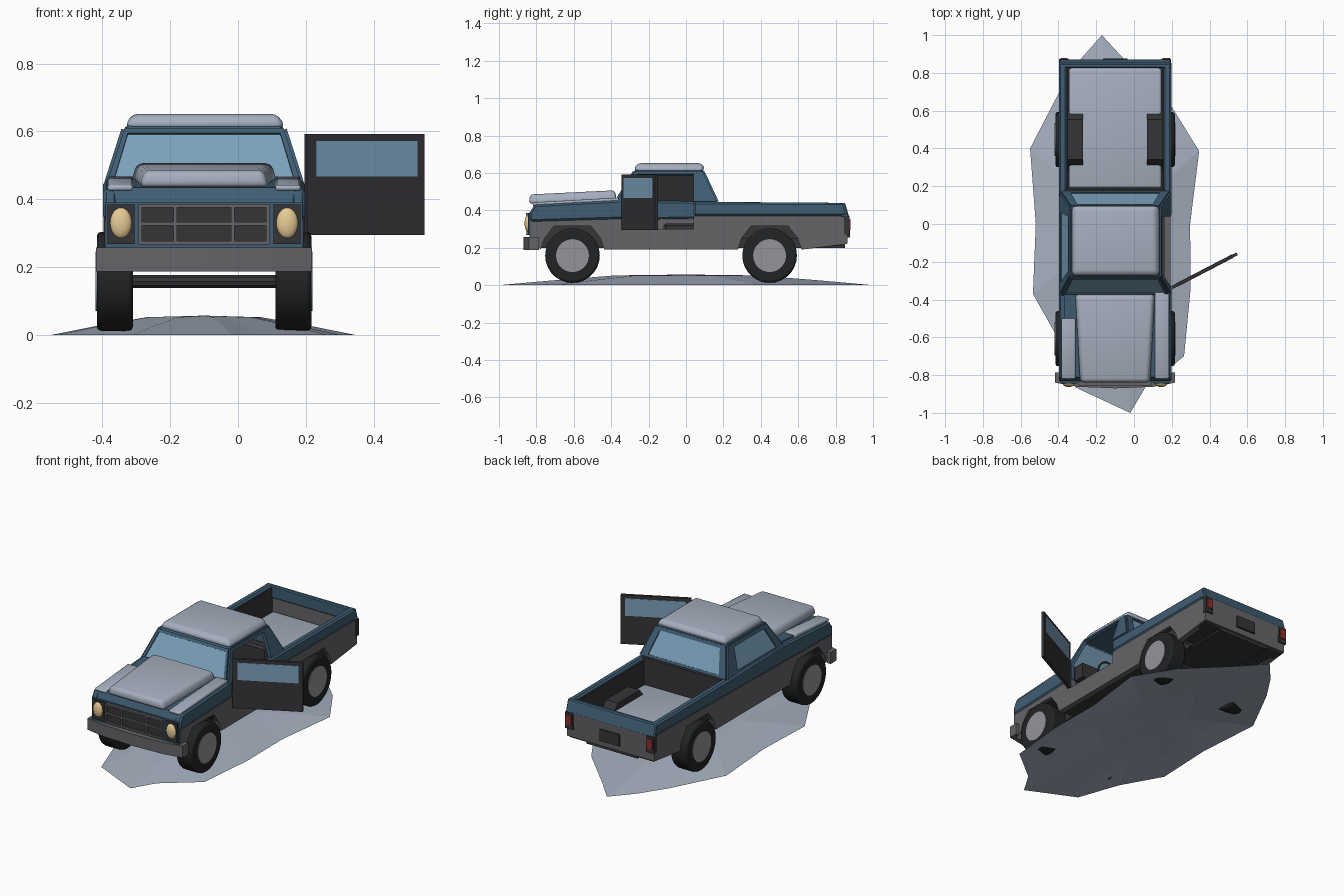
import bpy, bmesh, math
from mathutils import Vector

if "Cube" in bpy.data.objects:
    bpy.data.objects.remove(bpy.data.objects["Cube"])

CX = -0.1  # truck centre line


def material(name, r, g, b):
    m = bpy.data.materials.new(name)
    m.diffuse_color = (r, g, b, 1)
    m.use_nodes = True
    m.node_tree.nodes["Principled BSDF"].inputs["Base Color"].default_value = m.diffuse_color
    return m


BLUE = material("blue_paint", 0.05, 0.11, 0.17)
GREY = material("grey_paint", 0.13, 0.13, 0.14)
DARK = material("dark_trim", 0.035, 0.035, 0.04)
TYRE = material("tyre_rubber", 0.015, 0.017, 0.018)
HUB = material("hub_metal", 0.3, 0.3, 0.32)
GLASS = material("glass", 0.2, 0.36, 0.5)
SNOW = material("snow", 0.38, 0.43, 0.52)
LAMP = material("lamp", 0.8, 0.6, 0.3)
RED = material("red_lamp", 0.25, 0.03, 0.03)


def mesh(name, verts, faces, mat, bevel=0, seg=1, smooth=False, solid=0):
    me = bpy.data.meshes.new(name)
    me.from_pydata([tuple(v) for v in verts], [], faces)
    bm = bmesh.new()
    bm.from_mesh(me)
    bmesh.ops.recalc_face_normals(bm, faces=bm.faces)
    for f in bm.faces:
        f.smooth = smooth
    bm.to_mesh(me)
    bm.free()
    ob = bpy.data.objects.new(name, me)
    bpy.context.collection.objects.link(ob)
    me.materials.append(mat)
    if solid:
        m = ob.modifiers.new("thickness", 'SOLIDIFY')
        m.thickness, m.offset = solid, 0
    if bevel:
        m = ob.modifiers.new("bevel", 'BEVEL')
        m.width, m.segments = bevel, seg
    return ob


def prism(name, pts, axis, a, b, mat, **kw):
    """Extrude a 2D outline: axis 'x' takes (y, z), axis 'z' takes (x, y)."""
    n = len(pts)
    put = (lambda p, t: (t, *p)) if axis == 'x' else (lambda p, t: (*p, t))
    verts = [put(p, t) for t in (a, b) for p in pts]
    faces = [list(range(n)), list(range(n, 2 * n))]
    faces += [[i, (i + 1) % n, n + (i + 1) % n, n + i] for i in range(n)]
    return mesh(name, verts, faces, mat, **kw)


def box(name, x0, x1, y0, y1, z0, z1, mat, **kw):
    """Box with x measured from the truck centre line."""
    return prism(name, [(CX + x0, y0), (CX + x1, y0), (CX + x1, y1), (CX + x0, y1)], 'z', z0, z1, mat, **kw)


def slab(name, low, high, mat, **kw):
    """Solid between two four-point loops."""
    faces = [[0, 1, 2, 3], [4, 5, 6, 7]] + [[i, (i + 1) % 4, 4 + (i + 1) % 4, 4 + i] for i in range(4)]
    return mesh(name, [(CX + x, y, z) for x, y, z in low + high], faces, mat, **kw)


def cylinder(name, x, y, z, r, width, mat, n=28):
    bpy.ops.mesh.primitive_cylinder_add(vertices=n, radius=r, depth=width, location=(x, y, z),
                                        rotation=(0, math.pi / 2, 0))
    ob = bpy.context.object
    ob.name = name
    ob.data.materials.append(mat)
    bpy.ops.object.shade_smooth_by_angle(angle=math.radians(35))
    return ob


def frame(name, outer, inner, sides=(0, 1, 2, 3), glass=True):
    faces = [[i, (i + 1) % 4, 4 + (i + 1) % 4, 4 + i] for i in sides]
    mesh(name + "_frame", list(outer) + list(inner), faces, BLUE, solid=0.02)
    if glass:
        mesh(name + "_glass", inner, [[0, 1, 2, 3]], GLASS, solid=0.006)


# snowy ground mound
rim = [(-.17, 1), (-.05, .87), (.2, .62), (.345, .386), (.297, 0), (.3, -.34), (.265, -.7), (.06, -.865),
       (-.02, -1), (-.31, -.865), (-.4, -.61), (-.535, -.37), (-.52, 0), (-.55, .4), (-.39, .71), (-.285, .87)]
n = len(rim)
verts = [(CX + (x - CX) * s, y * s, z) for s, z in ((1, 0), (.72, .025), (.38, .052)) for x, y in rim]
verts.append((CX, 0, .057))
faces = [[r * n + i, r * n + (i + 1) % n, (r + 1) * n + (i + 1) % n, (r + 1) * n + i]
         for r in range(2) for i in range(n)]
faces += [[2 * n + i, 2 * n + (i + 1) % n, 3 * n] for i in range(n)]
mesh("snow_ground", verts, faces, SNOW)

# wheels, hubs and axles
ARCH = [(-.17, .19), (-.15, .25), (-.1, .315), (.1, .315), (.15, .25), (.17, .19)]
FRONT_Y, REAR_Y = -.607, .447
for label, wy in (("front", FRONT_Y), ("rear", REAR_Y)):
    cylinder(label + "_axle", CX, wy, .158, .02, .5, DARK, 10)
    for side, s in (("left", -1), ("right", 1)):
        tyre = cylinder(f"{label}_{side}_tyre", CX + s * .263, wy, .158, .146, .106, TYRE)
        b = tyre.modifiers.new("bevel", 'BEVEL')
        b.width, b.segments, b.limit_method = .012, 2, 'ANGLE'
        cylinder(f"{label}_{side}_hub", CX + s * .28, wy, .158, .088, .08, HUB)
        # wheel housing: arched skin and inner wall
        hoop = [(wy + y, z) for y, z in ARCH]
        outer = [(wy + y * 1.05, z + .015) for y, z in reversed(ARCH)]
        prism(f"{label}_{side}_wheel_well", hoop + outer, 'x', CX + s * .175, CX + s * .28, DARK)
        prism(f"{label}_{side}_well_wall", outer, 'x', CX + s * .17, CX + s * .178, DARK)

# lower and upper body sides; the right side has the open doorway
arch = lambda wy: [(wy + y, z) for y, z in ARCH]
lower = [(-.83, .25)] + arch(FRONT_Y) + arch(REAR_Y) + [(.86, .22), (.868, .37)]
door_gap = [(.04, .37), (.04, .3), (-.33, .3), (-.33, .355)]
nose = [(-.835, .34), (-.835, .39), (-.81, .43)]
tail = [(.845, .44), (.865, .37)]
prism("left_lower_side", lower + [(-.83, .34)], 'x', CX - .293, CX - .258, GREY)
prism("right_lower_side", lower + door_gap + [(-.83, .34)], 'x', CX + .258, CX + .293, GREY)
prism("left_upper_side", nose + [(-.37, .455), (.165, .445)] + tail, 'x', CX - .298, CX - .255, BLUE, bevel=.01)
prism("right_front_fender", nose + [(-.33, .455), (-.33, .355)], 'x', CX + .255, CX + .298, BLUE, bevel=.01)
prism("right_rear_upper_side", [(.04, .37), (.04, .445)] + tail, 'x', CX + .255, CX + .298, BLUE, bevel=.01)

# floor pan between and around the wheels
box("chassis_floor", -.17, .17, -.8, .85, .2, .26, DARK)
box("cab_floor", -.28, .28, -.43, .27, .195, .26, DARK)
box("rear_floor", -.28, .28, .625, .85, .21, .26, DARK)

# engine bay and hood
prism("hood_body", [(-.825, .25), (-.83, .39), (-.81, .435), (-.37, .465), (-.345, .455), (-.345, .26), (-.43, .26),
                    (-.48, .33), (-.73, .33), (-.78, .25)], 'x', CX - .27, CX + .27, BLUE)
slab("hood_snow", [(-.19, -.84, .435), (.19, -.84, .435), (.215, -.37, .455), (-.215, -.37, .455)],
     [(-.175, -.835, .485), (.175, -.835, .485), (.2, -.38, .507), (-.2, -.38, .507)],
     SNOW, bevel=.018, seg=3, smooth=True)
for side, s, back in (("left", -1, -.5), ("right", 1, -.36)):
    prism(side + "_fender_snow", [(-.82, .425), (-.82, .442), (back, .468), (back, .44)], 'x',
          CX + s * .21, CX + s * .285, SNOW, bevel=.007, seg=2, smooth=True)

# front face: grille, lamps and bumper
box("front_panel", -.29, .29, -.838, -.82, .255, .39, BLUE)
box("grille_back", -.193, .193, -.845, -.83, .268, .385, DARK)
for i, z in enumerate((.272, .328, .381)):
    box(f"grille_bar_{i}", -.193, .193, -.855, -.84, z - .005, z + .005, GREY)
for i, x in enumerate((-.188, -.085, .085, .188)):
    box(f"grille_post_{i}", x - .005, x + .005, -.853, -.84, .27, .383, GREY)
for side, s in (("left", -1), ("right", 1)):
    box(side + "_lamp_housing", s * .245 - .04, s * .245 + .04, -.845, -.83, .268, .385, DARK)
    bpy.ops.mesh.primitive_uv_sphere_add(segments=20, ring_count=12, location=(CX + s * .245, -.845, .33))
    lamp = bpy.context.object
    lamp.name = side + "_headlamp"
    lamp.scale = (.032, .018, .045)
    lamp.data.materials.append(LAMP)
    bpy.ops.object.shade_smooth()
bumper = [(-.318, -.785), (-.318, -.84), (-.2, -.862), (0, -.87), (.2, -.862), (.318, -.84), (.318, -.785),
          (.295, -.785), (.29, -.82), (-.29, -.82), (-.295, -.785)]
prism("front_bumper", [(CX + x, y) for x, y in bumper], 'z', .187, .257, GREY)

# cab glasshouse: leaning sides, windshield and rear window
lean = lambda s, y, z: Vector((CX + s * (.287 - (z - .44) * .32), y, z))
loop = lambda s, pts: [lean(s, y, z) for y, z in pts]
side_outer = [(-.37, .445), (.165, .445), (.09, .605), (-.275, .605)]
frame("left_window", loop(-1, side_outer), loop(-1, [(-.31, .46), (.06, .46), (.04, .585), (-.25, .585)]))
frame("doorway", loop(1, side_outer), loop(1, [(-.33, .445), (.04, .445), (.04, .59), (-.262, .59)]),
      sides=(1, 2, 3), glass=False)


def cross_window(name, low, high, m):
    a, b, c, d = lean(-1, *low), lean(1, *low), lean(1, *high), lean(-1, *high)
    pick = lambda u, v: a.lerp(b, u).lerp(d.lerp(c, u), v)
    frame(name, [a, b, c, d], [pick(m, .08), pick(1 - m, .08), pick(1 - m, .9), pick(m, .9)])


cross_window("windshield", (-.37, .45), (-.275, .605), .03)
cross_window("rear_window", (.165, .445), (.09, .605), .08)
slab("cab_roof", [(-.24, -.285, .592), (.24, -.285, .592), (.24, .1, .592), (-.24, .1, .592)],
     [(-.23, -.27, .62), (.23, -.27, .62), (.23, .09, .62), (-.23, .09, .62)], BLUE, bevel=.008)
slab("roof_snow", [(-.235, -.28, .608), (.24, -.28, .608), (.24, .1, .608), (-.235, .1, .608)],
     [(-.215, -.265, .652), (.22, -.265, .652), (.215, .09, .652), (-.215, .09, .652)],
     SNOW, bevel=.022, seg=3, smooth=True)

# cab interior
mesh("left_door_lining", [v + Vector((.015, 0, 0)) for v in
                          loop(-1, [(-.32, .44), (.06, .44), (.04, .59), (-.25, .59)])], [[0, 1, 2, 3]], DARK)
box("seat_base", -.24, .24, -.12, .12, .26, .33, DARK, bevel=.012)
box("seat_back", -.24, .24, .07, .14, .32, .48, DARK, bevel=.012)
box("dashboard", -.255, .255, -.35, -.27, .36, .45, DARK)
bpy.ops.mesh.primitive_torus_add(major_radius=.05, minor_radius=.006, major_segments=20, minor_segments=6,
                                 location=(CX + .13, -.22, .42), rotation=(math.radians(65), 0, 0))
bpy.context.object.name = "steering_wheel"
bpy.context.object.data.materials.append(DARK)

# cargo bed
box("bed_front_wall", -.27, .27, .155, .185, .25, .445, DARK)
for side, s in (("left", -1), ("right", 1)):
    box(side + "_bed_liner", s * .25, s * .257, .18, .83, .25, .425, DARK)
box("bed_floor", -.255, .255, .18, .83, .25, .265, DARK)
box("bed_snow", -.245, .245, .19, .825, .258, .292, SNOW, bevel=.014, seg=3, smooth=True)

# tailgate, rear lamps and plate
prism("tailgate_lower", [(.83, .22), (.862, .22), (.87, .37), (.83, .37)], 'x', CX - .292, CX + .292, GREY)
prism("tailgate_upper", [(.825, .365), (.872, .365), (.85, .44), (.825, .44)], 'x', CX - .297, CX + .297, BLUE,
      bevel=.006)
box("rear_plate", -.065, .065, .86, .876, .255, .325, DARK)
for side, s in (("left", -1), ("right", 1)):
    box(side + "_tail_housing", s * .245, s * .297, .845, .874, .27, .37, DARK)
    box(side + "_tail_lamp", s * .252, s * .29, .87, .88, .295, .355, RED)

# open right door, swung about its front hinge
t = math.atan2(.18, .347)
door = box("open_door", 0, .39, -.008, .008, .295, .592, DARK)
pane = box("open_door_glass", .028, .365, -.01, .01, .467, .572, GLASS)
for ob in (door, pane):
    for v in ob.data.vertices:
        v.co.x -= CX
    ob.location = (.2, -.337, 0)
    ob.rotation_euler.z = t
